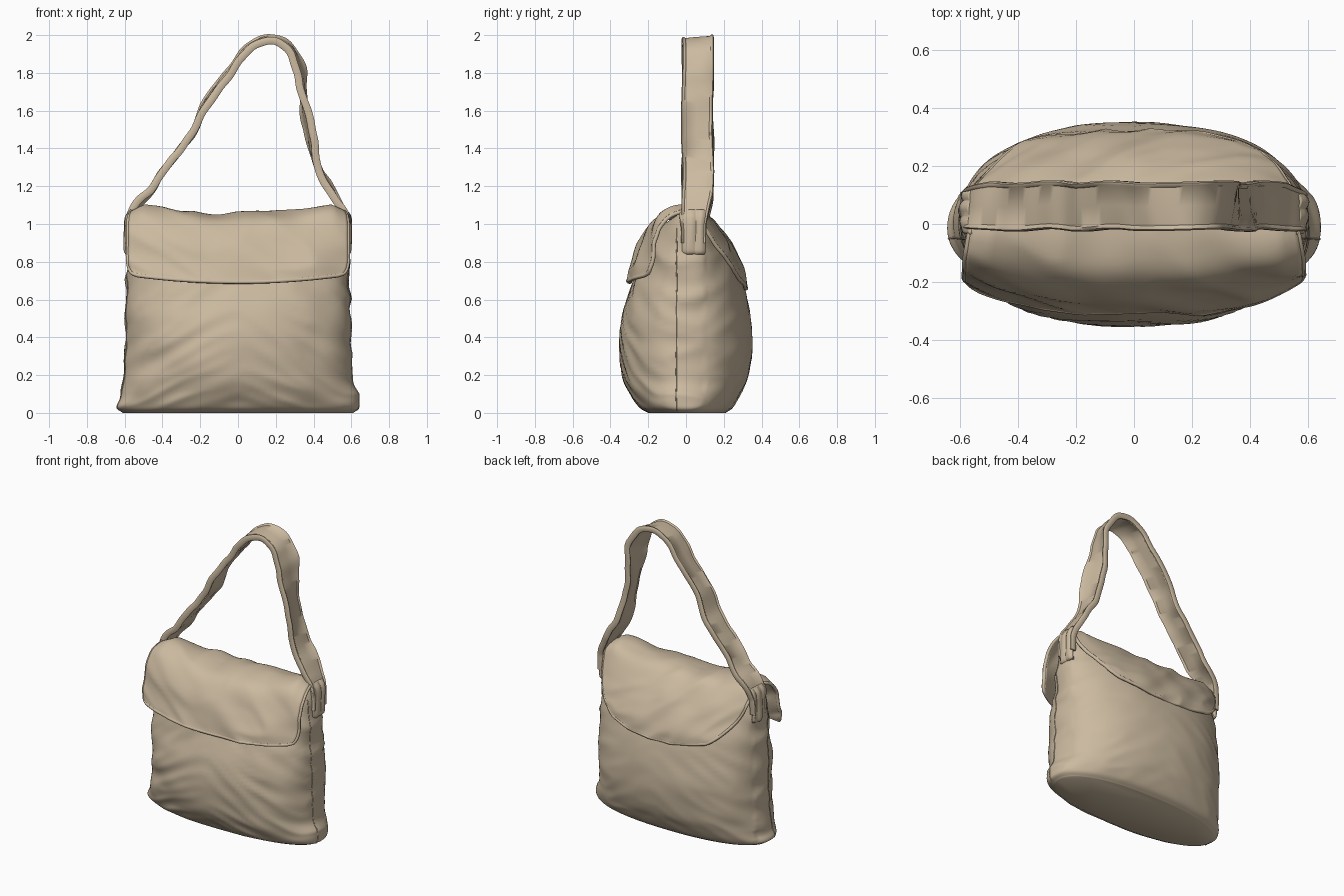
import bpy
import math
from mathutils import Vector, noise

if "Cube" in bpy.data.objects:
    bpy.data.objects.remove(bpy.data.objects["Cube"], do_unlink=True)

# Single canvas colour
canvas = bpy.data.materials.new("tan canvas")
canvas.use_nodes = True
TAN = (0.60, 0.49, 0.35, 1)
canvas.diffuse_color = TAN
canvas.node_tree.nodes["Principled BSDF"].inputs["Base Color"].default_value = TAN
canvas.node_tree.nodes["Principled BSDF"].inputs["Roughness"].default_value = 0.9


def spline(points, steps):
    """Smooth curve through a few control points."""
    pts = [Vector(p) for p in points]
    pts = [2 * pts[0] - pts[1]] + pts + [2 * pts[-1] - pts[-2]]
    out = []
    for a, b, c, d in zip(pts, pts[1:], pts[2:], pts[3:]):
        for i in range(steps):
            t = i / steps
            out.append(0.5 * (2 * b + (c - a) * t + (2 * a - 5 * b + 4 * c - d) * t**2
                              + (3 * b - a - 3 * c + d) * t**3))
    return out + [pts[-2]]


def finish(obj, angle=50):
    obj.data.materials.append(canvas)
    bpy.ops.object.select_all(action="DESELECT")
    obj.select_set(True)
    bpy.context.view_layer.objects.active = obj
    bpy.ops.object.shade_smooth_by_angle(angle=math.radians(angle))


def loft(name, rows, closed=False, caps=False):
    """Skin a list of equal-length rows of points."""
    n = len(rows[0])
    verts = [p for row in rows for p in row]
    faces = []
    for r in range(len(rows) - 1):
        for i in range(n if closed else n - 1):
            j = (i + 1) % n
            faces.append((r * n + i, r * n + j, (r + 1) * n + j, (r + 1) * n + i))
    if caps:
        faces.append(tuple(reversed(range(n))))
        faces.append(tuple(range(len(verts) - n, len(verts))))
    mesh = bpy.data.meshes.new(name)
    mesh.from_pydata(verts, [], faces)
    obj = bpy.data.objects.new(name, mesh)
    bpy.context.collection.objects.link(obj)
    return obj


def thicken(obj, thickness):
    solid = obj.modifiers.new("cloth thickness", "SOLIDIFY")
    solid.thickness = thickness
    solid.offset = 0


def cord(name, points, radius, cyclic=False):
    """Thin tube used for hems and seams."""
    curve = bpy.data.curves.new(name, "CURVE")
    curve.dimensions = "3D"
    curve.bevel_depth = radius
    curve.bevel_resolution = 2
    path = curve.splines.new("POLY")
    path.points.add(len(points) - 1)
    for p, co in zip(path.points, points):
        p.co = (*co, 1)
    path.use_cyclic_u = cyclic
    obj = bpy.data.objects.new(name, curve)
    bpy.context.collection.objects.link(obj)
    curve.materials.append(canvas)


def wrinkle(x, y, z):
    """Cloth folds: slanted creases plus broad dents."""
    slant = z + 0.5 * abs(x)
    folds = 0.5 - abs(noise.noise(Vector((x * 3, y * 3, slant * 9)))) * 2
    broad = noise.noise(Vector((x * 5 + 7, y * 5, z * 6)))
    return 0.7 * folds + 0.7 * broad


# Body: height, half width, front depth, back depth
LEVELS = spline([
    (0.0, 0.61, 0.20, 0.21), (0.03, 0.642, 0.25, 0.25), (0.10, 0.632, 0.295, 0.29),
    (0.18, 0.603, 0.33, 0.325), (0.33, 0.597, 0.352, 0.35), (0.50, 0.597, 0.34, 0.342),
    (0.70, 0.592, 0.28, 0.30), (0.85, 0.585, 0.23, 0.235), (0.97, 0.575, 0.15, 0.16),
    (1.015, 0.56, 0.07, 0.09), (1.03, 0.53, 0.02, 0.03)], 8)
POWER = 2.25


def body_point(level, s, c):
    z, half, front, back = level
    x = half * math.copysign(abs(c) ** (2 / POWER), c)
    y = math.copysign(abs(s) ** (2 / POWER), s) * (back if s > 0 else front)
    fade = min(1, z / 0.06) * min(1, max(0, (1.03 - z) / 0.2))
    calm = 0.5 if y > 0.1 else 1
    w = wrinkle(x, y, z) * fade * calm * (0.010 + 0.020 * (x / 0.6) ** 2)
    lift = 0.05 * (x / 0.58) ** 2 * z ** 6
    return Vector((x + w * c * 0.7, y + w * s, z + lift))


SEG = 144
rings = [[body_point(lv, math.sin(i * math.tau / SEG), math.cos(i * math.tau / SEG))
          for i in range(SEG)] for lv in LEVELS]
finish(loft("bag_body", rings, closed=True, caps=True))

# Side seams
for side, label in ((1, "left"), (-1, "right")):
    seam = []
    for lv in LEVELS[4:-18]:
        s = -(min(0.9, 0.05 / lv[2])) ** (POWER / 2)
        seam.append(body_point(lv, s, side * math.sqrt(1 - s * s)))
    cord(label + "_side_seam", seam, 0.003)

# Flap: depth, height, half width, from the front edge over the top to the back edge
FLAP = spline([
    (-0.298, 0.728, 0.53), (-0.292, 0.745, 0.565), (-0.275, 0.80, 0.582), (-0.235, 0.91, 0.582),
    (-0.17, 1.005, 0.58), (-0.08, 1.045, 0.57), (0.03, 1.05, 0.555), (0.12, 1.025, 0.555),
    (0.192, 0.945, 0.54), (0.25, 0.855, 0.50), (0.298, 0.77, 0.43), (0.313, 0.715, 0.36),
    (0.315, 0.70, 0.31)], 6)
COLS = 64
flap_rows = []
for y, z, half in FLAP:
    row = []
    for i in range(COLS + 1):
        u = 2 * i / COLS - 1
        x = u * half
        across = abs(x) / 0.59
        bow = 1 - 0.33 * across ** 3.2 if y < 0 else 1 - 0.42 * across ** 2.6
        w = 0.018 * wrinkle(x + 3, y, z)
        top = max(0, (z - 0.9) / 0.17)
        dip = 0.035 * (1 - u * u) * max(0, (0.85 - z) / 0.125)
        out = -1 if y < 0 else 1
        crest = 0.055 * (abs(x) / 0.56) ** 2 - 0.05 * max(0, abs(u) - 0.88) / 0.12
        row.append(Vector((x, y * bow + out * w * (1 - 0.7 * top),
                           z + top * crest - dip + 0.8 * w * top)))
    flap_rows.append(row)
flap = loft("flap", flap_rows)
thicken(flap, 0.018)
finish(flap)
edge = (flap_rows[0] + [r[-1] for r in flap_rows[1:-1]] + flap_rows[-1][::-1]
        + [r[0] for r in flap_rows[-2:0:-1]])
cord("flap_hem", edge, 0.011, cyclic=True)

# Shoulder strap: slumped loop swept with a hemmed ribbon section
STRAP = spline([(x, 0, z) for x, z in (
    (-0.578, 0.90), (-0.575, 1.0), (-0.545, 1.09), (-0.46, 1.185), (-0.36, 1.325),
    (-0.25, 1.47), (-0.165, 1.64), (-0.04, 1.81), (0.06, 1.935), (0.17, 1.978),
    (0.27, 1.935), (0.325, 1.82), (0.35, 1.64), (0.385, 1.45), (0.435, 1.28),
    (0.52, 1.13), (0.572, 1.03), (0.578, 0.90))], 8)
HALF_SECTION = [(-1, 0.012), (-0.94, 0.020), (-0.84, 0.019), (-0.78, 0.013), (0, 0.014),
                (0.78, 0.013), (0.84, 0.019), (0.94, 0.020), (1, 0.012)]
SECTION = HALF_SECTION + [(a, -t) for a, t in reversed(HALF_SECTION)]
strap_rows = []
for i, p in enumerate(STRAP):
    tangent = STRAP[min(i + 1, len(STRAP) - 1)] - STRAP[max(i - 1, 0)]
    normal = Vector((-tangent.z, 0, tangent.x)).normalized()
    sway = 0.012 * noise.noise(p * 4)
    free = min(1, max(0, (p.z - 1.0) / 0.15))
    twist = 0.028 * noise.noise(p * 3 + Vector((5, 5, 5))) * free
    width = 0.066 + 0.018 * free
    strap_rows.append([
        p + normal * (t + twist * a + 0.012 * free * noise.noise(p * 9 + Vector((0, a, 0))))
        + Vector((0, 0.045 + 0.018 * free + sway + a * width, 0)) for a, t in SECTION])
finish(loft("shoulder_strap", strap_rows, closed=True, caps=True))

# Gathered anchor tabs that hold the strap on each side
for side, label in ((1, "left"), (-1, "right")):
    rows = []
    for x, z, half in spline([(0.575, 0.85, 0.052), (0.586, 0.86, 0.055), (0.588, 0.95, 0.057),
                              (0.585, 1.03, 0.066), (0.562, 1.07, 0.07)], 5):
        row = []
        for k in range(25):
            a = k / 12 - 1
            pleat = 0.010 * noise.noise(Vector((a * 2.5, z * 4, side)))
            row.append((side * (x + pleat - 0.012 * a ** 4), 0.04 + a * half, z))
        rows.append(row)
    tab = loft(label + "_strap_tab", rows)
    thicken(tab, 0.024)
    finish(tab)
